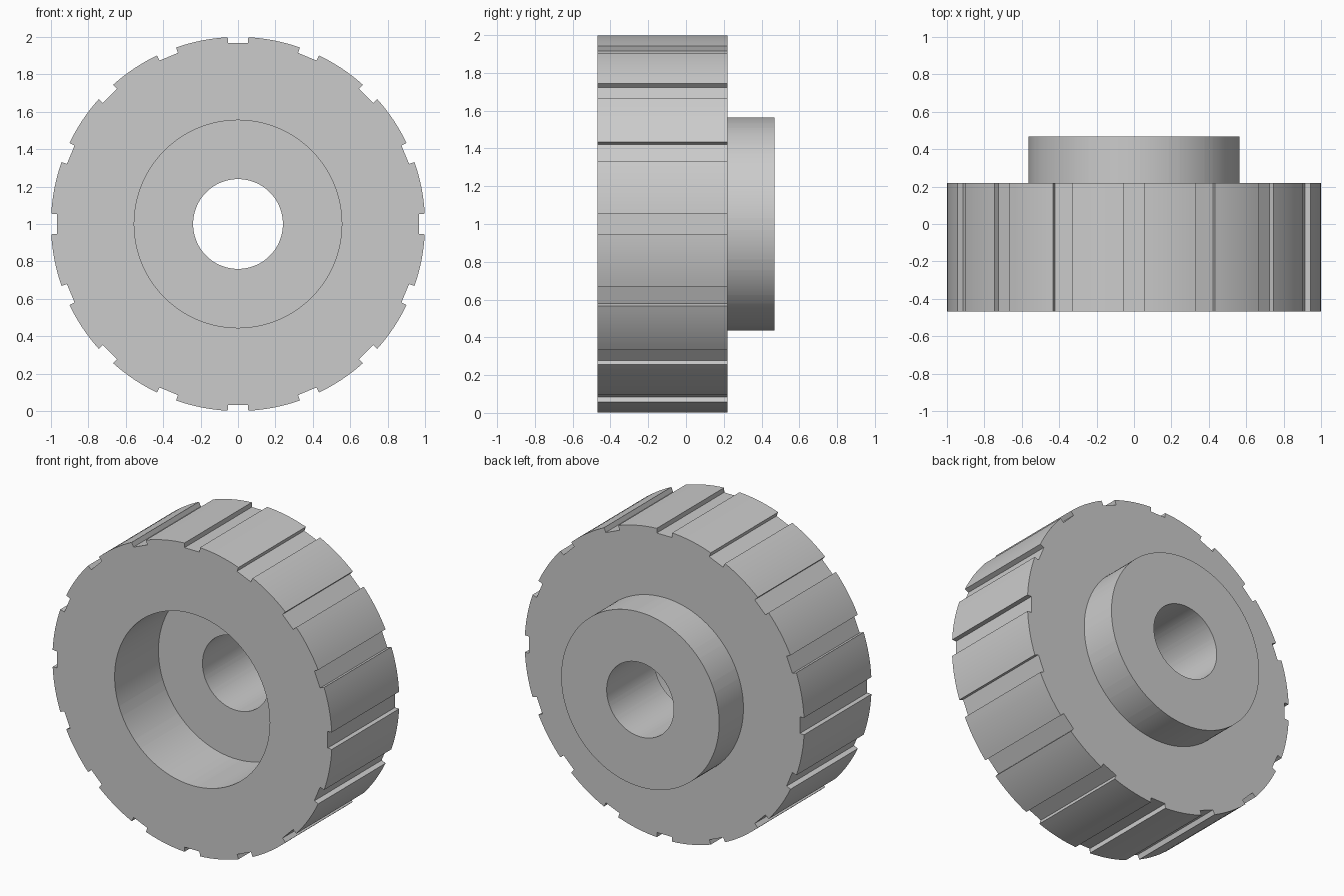
import bpy
import bmesh
from math import sin, cos, pi, asin, atan2, radians, hypot

cube = bpy.data.objects.get("Cube")
if cube:
    bpy.data.objects.remove(cube, do_unlink=True)

# Main dimensions
NOTCHES = 16
ARC_STEPS = 8
RIM_R, NOTCH_R, NOTCH_HALF = 1.0, 0.968, 0.055
HUB_R, RECESS_R, BORE_R = 0.565, 0.555, 0.24
FRONT, FLANGE, BACK, FLOOR = -0.468, 0.22, 0.468, -0.02

# Notched rim outline as (angle, radius): a flat-bottomed slot, then an arc
pitch = 2 * pi / NOTCHES
edge = asin(NOTCH_HALF / RIM_R)
inner = atan2(NOTCH_HALF, NOTCH_R)
slot_r = hypot(NOTCH_HALF, NOTCH_R)
outline = []
for n in range(NOTCHES):
    a = n * pitch
    outline += [(a - inner, slot_r), (a, NOTCH_R), (a + inner, slot_r)]
    for s in range(ARC_STEPS + 1):
        outline.append((a + edge + (pitch - 2 * edge) * s / ARC_STEPS, RIM_R))

# Wheel section from the front rim round to the recess (None = notched outline)
section = [(None, FRONT), (None, FLANGE), (HUB_R, FLANGE), (HUB_R, BACK),
           (BORE_R, BACK), (BORE_R, FLOOR), (RECESS_R, FLOOR), (RECESS_R, FRONT)]

bm = bmesh.new()
rings = []
for radius, y in section:
    rings.append([bm.verts.new(((radius or r) * cos(a), y, 1 + (radius or r) * sin(a)))
                  for a, r in outline])
count = len(outline)
for k, ring in enumerate(rings):
    following = rings[(k + 1) % len(rings)]
    for i in range(count):
        j = (i + 1) % count
        bm.faces.new((ring[i], ring[j], following[j], following[i]))
bmesh.ops.recalc_face_normals(bm, faces=bm.faces)

mesh = bpy.data.meshes.new("notched_wheel")
bm.to_mesh(mesh)
bm.free()
wheel = bpy.data.objects.new("notched_wheel", mesh)
bpy.context.collection.objects.link(wheel)

# Plain grey finish
grey = bpy.data.materials.new("plain_grey")
grey.use_nodes = True
colour = (0.6, 0.6, 0.6, 1)
grey.diffuse_color = colour
grey.node_tree.nodes["Principled BSDF"].inputs["Base Color"].default_value = colour
mesh.materials.append(grey)

# Smooth curved walls, sharp corners
bpy.ops.object.select_all(action="DESELECT")
wheel.select_set(True)
bpy.context.view_layer.objects.active = wheel
bpy.ops.object.shade_smooth_by_angle(angle=radians(30))
